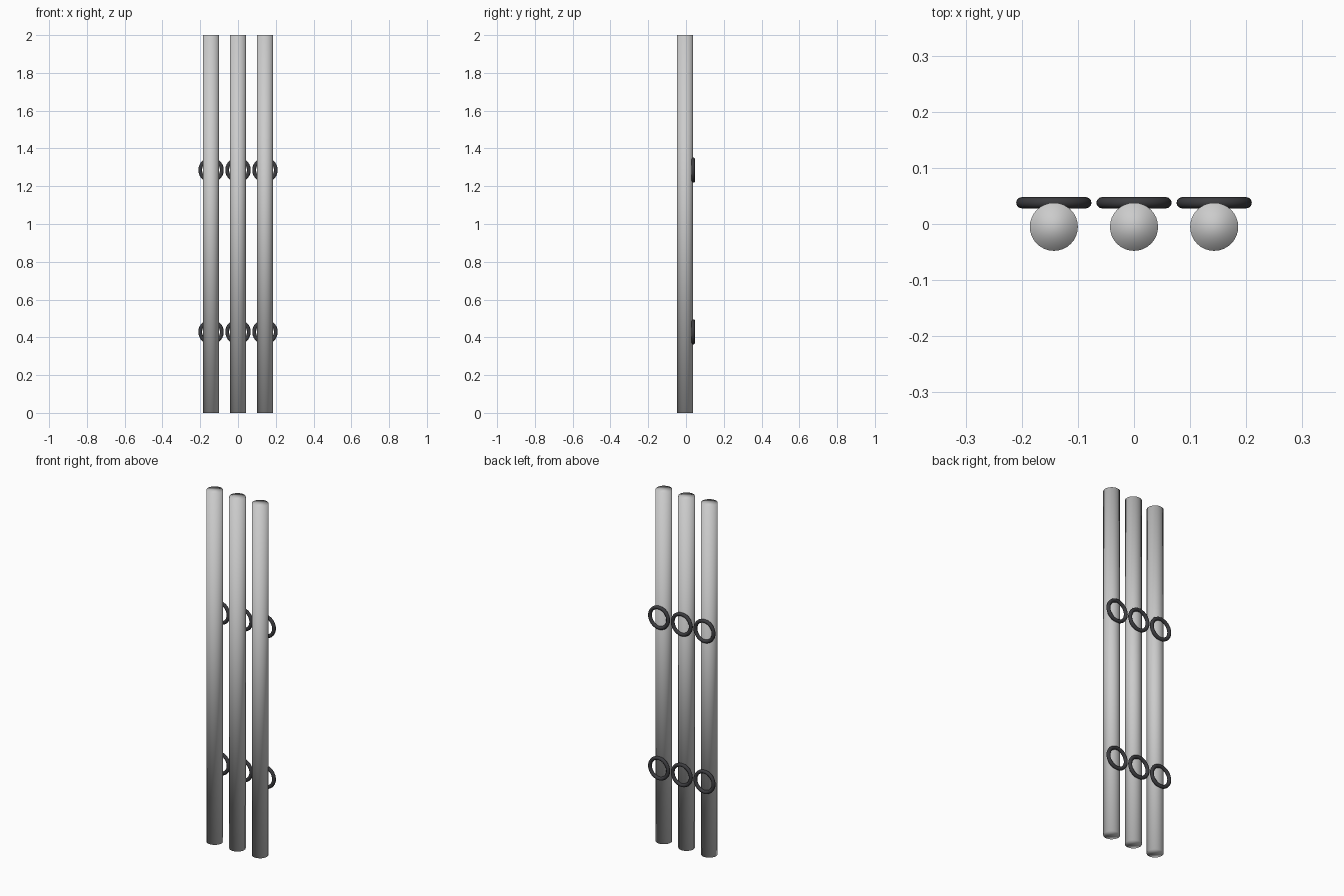
import bpy
from math import pi

if "Cube" in bpy.data.objects:
    bpy.data.objects.remove(bpy.data.objects["Cube"])

U = 1 / 7               # spacing between pipes
PIPE_R = 0.3 * U
PIPE_Y = -0.005
RING_Y = PIPE_Y + 0.3 * U

dark = bpy.data.materials.new("dark_metal")
dark.diffuse_color = (0.045, 0.045, 0.05, 1)
dark.use_nodes = True
dark.node_tree.nodes["Principled BSDF"].inputs["Base Color"].default_value = dark.diffuse_color

for i, side in enumerate(("left", "middle", "right")):
    x = (i - 1) * U

    # Upright pipe, smooth shaded over its caps
    bpy.ops.mesh.primitive_cylinder_add(vertices=32, radius=PIPE_R, depth=2,
                                        location=(x, PIPE_Y, 1))
    pipe = bpy.context.object
    pipe.name = f"{side}_pipe"
    bpy.ops.object.shade_smooth()

    # Lower and upper mounting rings on the back of the pipe
    for level, z in (("lower", 3 * U), ("upper", 9 * U)):
        bpy.ops.mesh.primitive_torus_add(major_radius=0.4 * U, minor_radius=0.07 * U,
                                         major_segments=48, minor_segments=12,
                                         location=(x, RING_Y, z),
                                         rotation=(pi / 2, 0, 0))
        ring = bpy.context.object
        ring.name = f"{side}_{level}_ring"
        ring.data.materials.append(dark)
        bpy.ops.object.shade_smooth()
